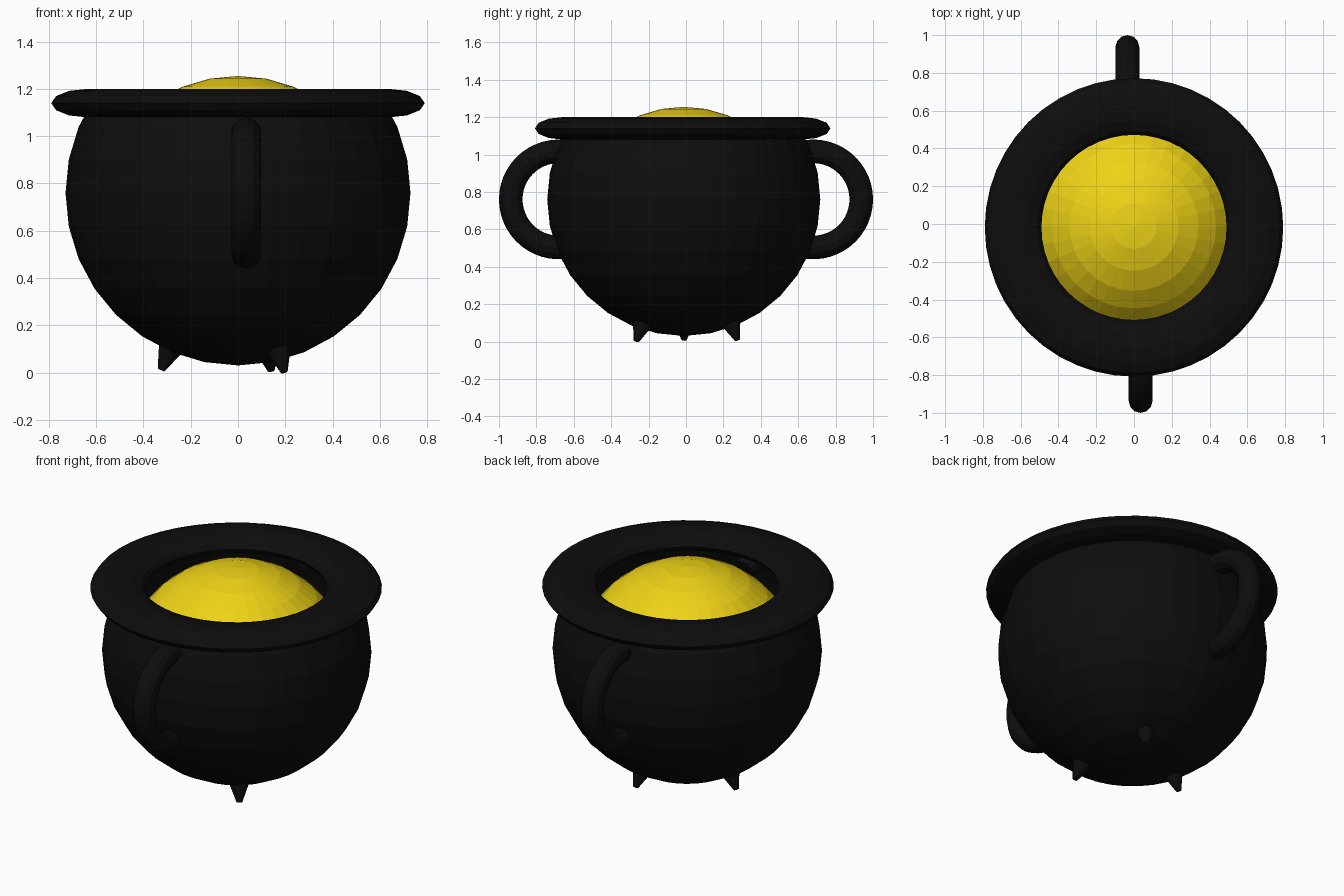
import bpy, bmesh
from math import radians, sin, cos, pi
from mathutils import Vector, Matrix

if "Cube" in bpy.data.objects:
    bpy.data.objects.remove(bpy.data.objects["Cube"])


def material(name, rgb):
    m = bpy.data.materials.new(name)
    m.diffuse_color = (*rgb, 1)
    m.use_nodes = True
    m.node_tree.nodes["Principled BSDF"].inputs["Base Color"].default_value = m.diffuse_color
    return m


BLACK = material("black_iron", (0.004, 0.004, 0.004))
GOLD = material("gold", (0.86, 0.65, 0.008))


def finish(bm, name, mat):
    bmesh.ops.recalc_face_normals(bm, faces=bm.faces)
    me = bpy.data.meshes.new(name)
    bm.to_mesh(me)
    bm.free()
    me.materials.append(mat)
    ob = bpy.data.objects.new(name, me)
    bpy.context.collection.objects.link(ob)
    return ob


def sphere(center, scale):
    bm = bmesh.new()
    bmesh.ops.create_uvsphere(bm, u_segments=32, v_segments=16, radius=1,
                              matrix=Matrix.LocRotScale(Vector(center), None, Vector(scale)))
    return bm


def sweep_ring(ring_r, tube_r, tube_h, start, end, steps, sides=12):
    """Elliptical tube swept about z; a partial arc gets end caps."""
    bm = bmesh.new()
    closed = abs(end - start) > 2 * pi - 1e-4
    rings = []
    for i in range(steps if closed else steps + 1):
        a = start + (end - start) * i / steps
        ring = []
        for j in range(sides):
            t = 2 * pi * j / sides
            r = ring_r + tube_r * cos(t)
            ring.append(bm.verts.new((r * cos(a), r * sin(a), tube_h * sin(t))))
        rings.append(ring)
    for i in range(steps):
        p, q = rings[i], rings[(i + 1) % len(rings)]
        for j in range(sides):
            k = (j + 1) % sides
            bm.faces.new((p[j], q[j], q[k], p[k]))
    if not closed:
        bm.faces.new(rings[0])
        bm.faces.new(rings[-1])
    return bm


# Pot body: round bowl cut open inside the rim
bm = sphere((0, -0.012, 0.76), (0.73, 0.73, 0.73))
bmesh.ops.bisect_plane(bm, geom=bm.verts[:] + bm.edges[:] + bm.faces[:],
                       plane_co=(0, 0, 1.15), plane_no=(0, 0, 1), clear_outer=True)
finish(bm, "pot_body", BLACK)

# Wide flattened rim
rim = finish(sweep_ring(0.64, 0.15, 0.06, 0, 2 * pi, 48), "pot_rim", BLACK)
rim.location = (0, -0.018, 1.14)

# Heaped gold filling
finish(sphere((0, -0.012, 0.655), (0.615, 0.615, 0.60)), "gold_filling", GOLD)

# Two side loops, front and back, slightly offset from each other
for name, side in (("front_handle", -1), ("back_handle", 1)):
    bm = sweep_ring(0.257, 0.063, 0.063, radians(-110), radians(110), 30)
    # arc plane xy -> yz, pointing outwards
    m = Matrix(((0, 0, 1, 0), (side, 0, 0, 0), (0, 1, 0, 0), (0, 0, 0, 1)))
    bm.transform(Matrix.Translation((-0.035 * side, 0.68 * side, 0.76)) @ m)
    finish(bm, name, BLACK)

# Three splayed pointed feet
for name, tip in (("left_foot", (-0.325, -0.01, 0.012)),
                  ("front_foot", (0.195, -0.265, 0.004)),
                  ("back_foot", (0.14, 0.275, 0.01))):
    tip = Vector(tip)
    axis = (tip - Vector((0, -0.012, 0.76))).normalized()
    bm = bmesh.new()
    bmesh.ops.create_cone(bm, cap_ends=True, segments=12, radius1=0.075, radius2=0.015, depth=0.16)
    rot = axis.to_track_quat('Z', 'Y').to_matrix().to_4x4()
    bm.transform(Matrix.Translation(tip - axis * 0.078) @ rot)
    finish(bm, name, BLACK)
